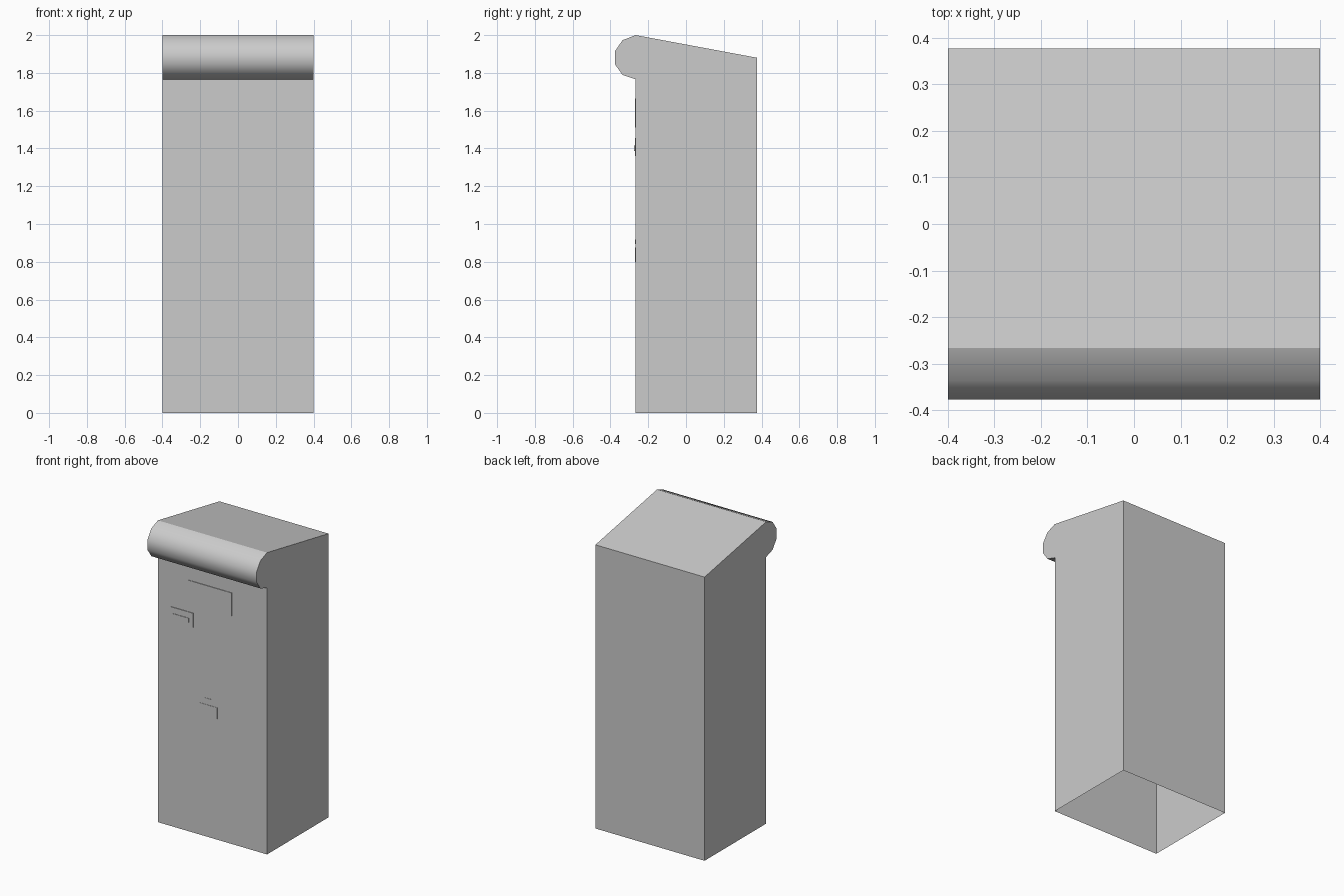
import bpy, bmesh

if "Cube" in bpy.data.objects:
    bpy.data.objects.remove(bpy.data.objects["Cube"])

FRONT = -0.267
HALF_W = 0.4


def new_object(name, bm):
    bmesh.ops.recalc_face_normals(bm, faces=bm.faces[:])
    mesh = bpy.data.meshes.new(name)
    bm.to_mesh(mesh)
    bm.free()
    obj = bpy.data.objects.new(name, mesh)
    bpy.context.collection.objects.link(obj)
    return obj


def plate(name, x0, x1, z0, z1, depth):
    """Thin box standing proud of the front face, with no hidden back."""
    bm = bmesh.new()
    rim = [(x0, z0), (x1, z0), (x1, z1), (x0, z1)]
    back = [bm.verts.new((x, FRONT, z)) for x, z in rim]
    front = [bm.verts.new((x, FRONT - depth, z)) for x, z in rim]
    bm.faces.new(front)
    for i in range(4):
        j = (i + 1) % 4
        bm.faces.new((back[i], back[j], front[j], front[i]))
    return new_object(name, bm)


# Cabinet: side profile (y, z) with rounded hood, open underneath
profile = [(0.377, 0), (0.377, 1.88), (FRONT, 2.0), (-0.336, 1.973),
           (-0.377, 1.914), (-0.377, 1.847), (-0.336, 1.789),
           (FRONT, 1.766), (FRONT, 0)]
bm = bmesh.new()
left = [bm.verts.new((-HALF_W, y, z)) for y, z in profile]
right = [bm.verts.new((HALF_W, y, z)) for y, z in profile]
bm.faces.new(left)
bm.faces.new(right)
for i in range(len(profile) - 1):
    f = bm.faces.new((left[i], left[i + 1], right[i + 1], right[i]))
    f.smooth = 2 <= i <= 6          # rounded hood only
for e in bm.edges:                  # crisp hood outline
    e.smooth = all(f.smooth for f in e.link_faces)
new_object("cabinet", bm)

# Display panel
plate("display_panel", -0.175, 0.142, 1.51, 1.665, 0.004)

# Slot plate and the raised slot lip on it
plate("slot_plate", -0.305, -0.14, 1.36, 1.455, 0.004)
plate("slot_lip", -0.29, -0.17, 1.386, 1.415, 0.007)

# Small label and latch lower on the door
plate("door_label", -0.095, 0.036, 0.80, 0.875, 0.002)
plate("door_latch", -0.06, -0.01, 0.895, 0.918, 0.002)
